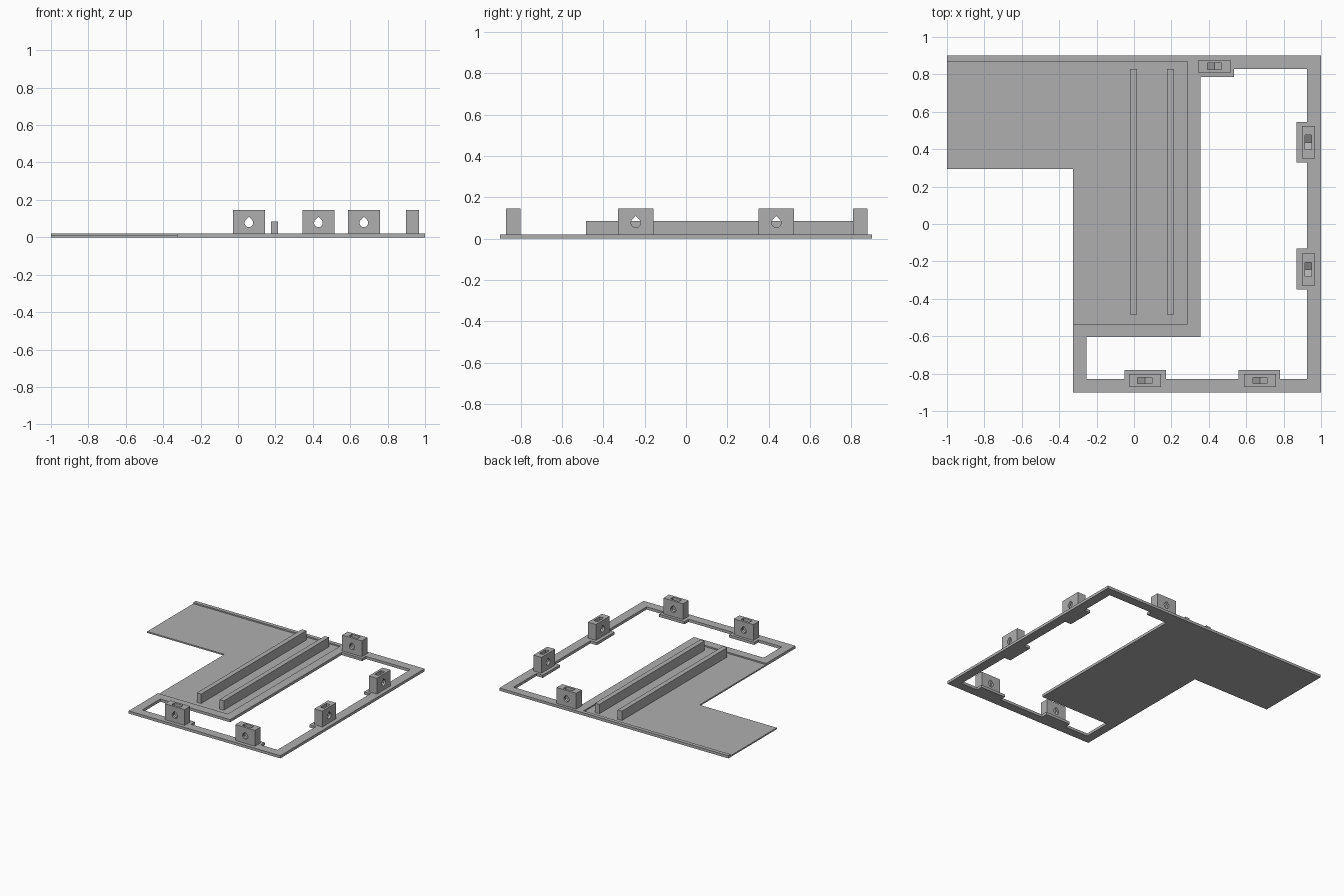
import bpy
import math

cube = bpy.data.objects.get("Cube")
if cube:
    bpy.data.objects.remove(cube, do_unlink=True)

FRAME_TOP = 0.021
PANEL_TOP = 0.011

grey = bpy.data.materials.new("plain grey")
grey.use_nodes = True
colour = (0.43, 0.43, 0.43, 1)
grey.diffuse_color = colour
grey.node_tree.nodes["Principled BSDF"].inputs["Base Color"].default_value = colour


def prism(name, outline, low, high, axis="z"):
    """Extrude a counter-clockwise outline along z, or an (x, z) outline along y."""
    if axis == "z":
        place = lambda u, v, w: (u, v, w)
    else:
        place = lambda u, v, w: (u, -w, v)
    n = len(outline)
    verts = [place(u, v, w) for w in (low, high) for u, v in outline]
    faces = [tuple(reversed(range(n))), tuple(range(n, n + n))]
    faces += [(i, (i + 1) % n, n + (i + 1) % n, n + i) for i in range(n)]
    mesh = bpy.data.meshes.new(name)
    mesh.from_pydata(verts, [], faces)
    mesh.materials.append(grey)
    obj = bpy.data.objects.new(name, mesh)
    bpy.context.collection.objects.link(obj)
    return obj


def rectangle(left, right, front, back):
    return [(left, front), (right, front), (right, back), (left, back)]


def cut(target, cutter):
    """Subtract the cutter from the target, then discard the cutter."""
    mod = target.modifiers.new("cut", "BOOLEAN")
    mod.operation = "DIFFERENCE"
    mod.solver = "EXACT"
    mod.object = cutter
    bpy.context.view_layer.objects.active = target
    bpy.ops.object.modifier_apply(modifier=mod.name)
    bpy.data.objects.remove(cutter, do_unlink=True)


# Base plate: outer outline, open window with mounting pads, lowered panel
base = prism("base_frame", [
    (-1, 0.9), (-1, 0.295), (-0.325, 0.295), (-0.325, -0.9), (1, -0.9), (1, 0.9)],
    0, FRAME_TOP)
window = [
    (-0.255, -0.83), (-0.05, -0.83), (-0.05, -0.78), (0.17, -0.78), (0.17, -0.83),
    (0.56, -0.83), (0.56, -0.78), (0.78, -0.78), (0.78, -0.83), (0.925, -0.83),
    (0.925, -0.35), (0.87, -0.35), (0.87, -0.13), (0.925, -0.13),
    (0.925, 0.33), (0.87, 0.33), (0.87, 0.545), (0.925, 0.545),
    (0.925, 0.83), (0.535, 0.83), (0.535, 0.785), (0.355, 0.785),
    (0.355, -0.605), (-0.255, -0.605)]
cut(base, prism("window_cutter", window, -1, 1))
recess = [(-2, 0.87), (-2, 0.2), (-0.5, 0.2), (-0.5, -0.535), (0.285, -0.535), (0.285, 0.87)]
cut(base, prism("recess_cutter", recess, PANEL_TOP, 1))

# Two long stiffening ribs on the panel
for name, x in (("left_rib", 0.195), ("right_rib", -0.003)):
    prism(name, rectangle(x - 0.019, x + 0.019, -0.483, 0.83), PANEL_TOP, 0.085)


def teardrop(radius, height):
    """Round hole with a pointed roof."""
    steps = 20
    points = []
    for i in range(steps + 1):
        a = math.radians(135 + 270 * i / steps)
        points.append((radius * math.cos(a), height + radius * math.sin(a)))
    return points + [(0, height + radius * math.sqrt(2))]


def nut_pocket(half, height):
    """Slot open at the top, with the lower half of a hexagon as its floor."""
    rise = half * math.tan(math.radians(30))
    return [(-half, 1), (-half, height - rise), (0, height - 2 * rise),
            (half, height - rise), (half, 1)]


def screw_block(name, x, y, turned):
    """Mounting block with a bolt hole and a drop-in nut pocket."""
    block = prism(name, rectangle(-0.086, 0.086, -0.035, 0.035), FRAME_TOP, 0.146)
    cut(block, prism("bolt_cutter", teardrop(0.023, 0.077), -1, 1, "y"))
    cut(block, prism("nut_cutter", nut_pocket(0.038, 0.077), -0.017, 0.017, "y"))
    block.location = (x, y, 0)
    block.rotation_euler.z = math.pi / 2 if turned else 0


# Blocks around the window
screw_block("front_right_block", 0.058, -0.837, False)
screw_block("front_left_block", 0.673, -0.837, False)
screw_block("back_block", 0.43, 0.843, False)
screw_block("side_front_block", 0.932, -0.243, True)
screw_block("side_back_block", 0.932, 0.437, True)
